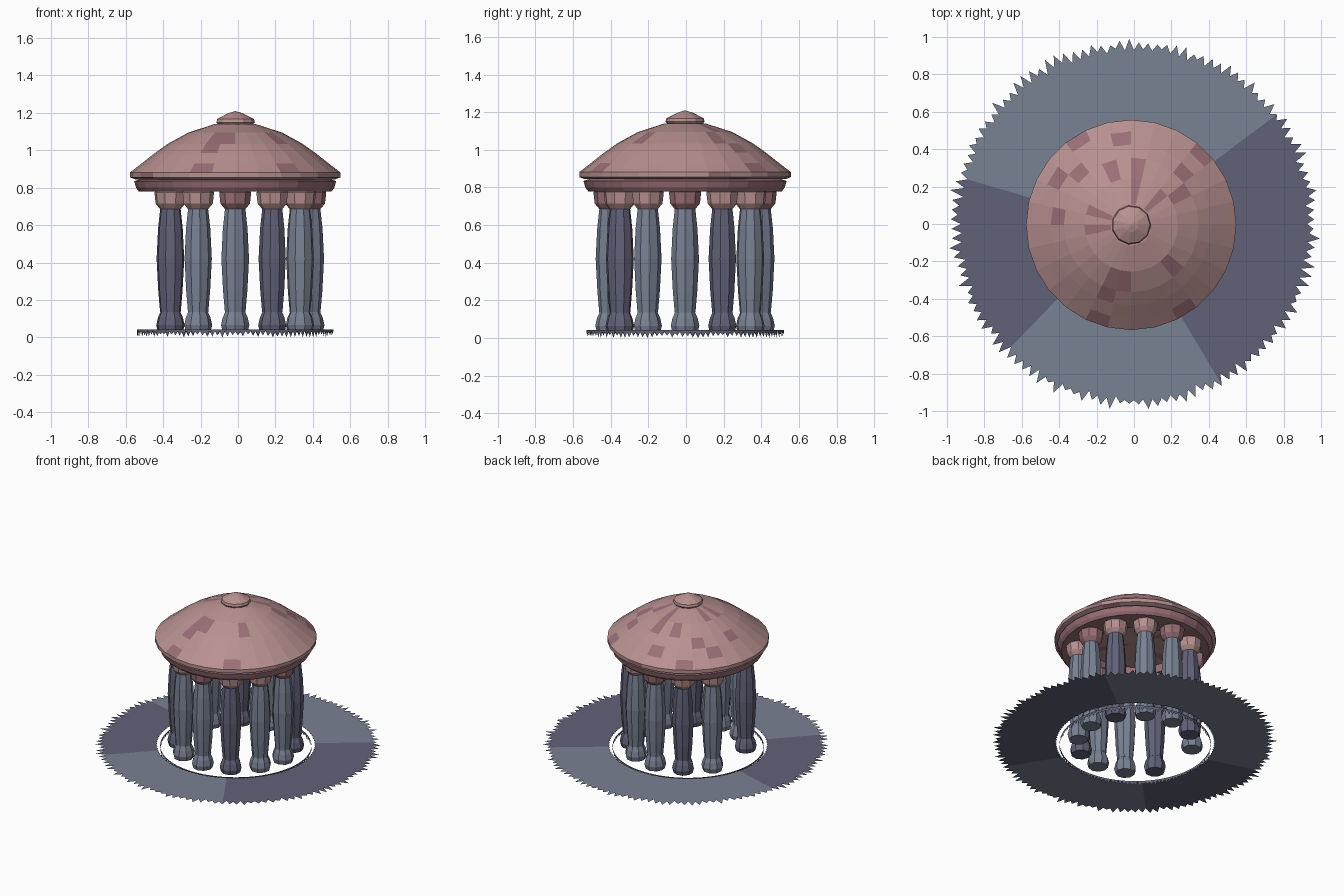
import bpy, bmesh, math, random
from math import cos, sin, pi, radians

if "Cube" in bpy.data.objects:
    bpy.data.objects.remove(bpy.data.objects["Cube"])

random.seed(4)
CX, CY = -0.015, -0.005          # centre of the pavilion inside the ground ring


def material(name, rgb):
    m = bpy.data.materials.new(name)
    m.diffuse_color = (*rgb, 1)
    m.use_nodes = True
    m.node_tree.nodes["Principled BSDF"].inputs["Base Color"].default_value = m.diffuse_color
    return m


STONE = material("blue_stone", (0.19, 0.22, 0.29))
STONE_DARK = material("dark_blue_stone", (0.12, 0.12, 0.19))
PINK = material("pink_stone", (0.48, 0.28, 0.28))
PINK_DARK = material("dark_pink_stone", (0.32, 0.16, 0.18))


def finish(name, bm, mats, loc=(0, 0, 0)):
    me = bpy.data.meshes.new(name)
    bm.to_mesh(me)
    bm.free()
    for m in mats:
        me.materials.append(m)
    ob = bpy.data.objects.new(name, me)
    ob.location = loc
    bpy.context.collection.objects.link(ob)
    return ob


def lathe(name, profile, sides, mats, loc=(0, 0, 0), pick=None, turn=0.0):
    """Spin (radius, z) points into a flat-faced solid; pick chooses the face colour."""
    bm = bmesh.new()
    rings = []
    for r, z in profile:
        if r == 0:
            rings.append([bm.verts.new((0, 0, z))] * sides)
        else:
            rings.append([bm.verts.new((r * cos(turn + 2 * pi * i / sides),
                                        r * sin(turn + 2 * pi * i / sides), z))
                          for i in range(sides)])
    for a, b in zip(rings, rings[1:]):
        for i in range(sides):
            j = (i + 1) % sides
            loop = list(dict.fromkeys([a[i], a[j], b[j], b[i]]))
            f = bm.faces.new(loop)
            if pick:
                f.material_index = pick(f.calc_center_median())
    bmesh.ops.recalc_face_normals(bm, faces=bm.faces)
    return finish(name, bm, mats, loc)


# Ground ring with a ragged outer edge and broad two-tone patches
def ground_tone(p):
    a = math.degrees(math.atan2(p.y, p.x)) % 360
    return 1 if (a > 298 or a < 38 or 165 < a < 225) else 0


bm = bmesh.new()
N = 120
rows = []
for i in range(2 * N):
    a = pi * i / N
    outer = random.uniform(0.96, 1.0) if i % 2 else random.uniform(0.92, 0.945)
    inner = 0.545 + (0.008 if i % 2 else 0)
    rows.append([bm.verts.new((CX + inner * cos(a), CY + inner * sin(a), 0.048)),
                 bm.verts.new((0.92 * cos(a), 0.92 * sin(a), 0.048)),
                 bm.verts.new((outer * cos(a), outer * sin(a), 0.048))])
for i in range(2 * N):
    p, q = rows[i], rows[(i + 1) % (2 * N)]
    for k in range(2):
        f = bm.faces.new((p[k], p[k + 1], q[k + 1], q[k]))
        f.material_index = ground_tone(f.calc_center_median())
finish("ground_ring", bm, [STONE, STONE_DARK])

# Ragged fringe hanging from the inner rim
bm = bmesh.new()
rows = []
for i in range(2 * N):
    a = pi * i / N
    low = random.uniform(0.0, 0.018) if i % 2 else random.uniform(0.026, 0.036)
    rows.append([bm.verts.new((0.525 * cos(a), 0.525 * sin(a), z)) for z in (low, 0.042)])
for i in range(2 * N):
    p, q = rows[i], rows[(i + 1) % (2 * N)]
    bm.faces.new((p[0], q[0], q[1], p[1]))
finish("inner_fringe", bm, [STONE_DARK], (CX, CY, 0))

# Columns on a ring of twelve places, the left one left open
foot = [(0, 0.03), (0.068, 0.03), (0.077, 0.065), (0.068, 0.105), (0.05, 0.145), (0, 0.145)]
shaft = [(0, 0.135), (0.056, 0.135), (0.066, 0.25), (0.075, 0.42),
         (0.067, 0.58), (0.054, 0.70), (0, 0.70)]
capital = [(0, 0.685), (0.055, 0.685), (0.08, 0.715), (0.087, 0.775), (0.075, 0.79), (0, 0.79)]
for k in range(12):
    if k == 6:
        continue
    a = radians(30 * k)
    loc = (CX + 0.4 * cos(a), CY + 0.4 * sin(a), 0)
    tone = STONE_DARK if k % 3 == 1 else STONE
    lathe(f"column_foot_{k}", foot, 9, [tone], loc, turn=a)
    lathe(f"column_shaft_{k}", shaft, 9, [tone], loc, turn=a)
    lathe(f"column_capital_{k}", capital, 9, [PINK_DARK if k % 3 == 0 else PINK], loc, turn=a)

# Ring beam carrying the roof, hollow in the middle
lathe("ring_beam", [(0.33, 0.84), (0.33, 0.78), (0.515, 0.78), (0.53, 0.80),
                    (0.54, 0.835), (0.51, 0.845), (0.33, 0.84)], 28, [PINK_DARK],
      (CX, CY, 0))


# Domed roof with a thick eave and scattered darker facets
def roof_tone(p):
    return 1 if random.random() < 0.12 else 0


lathe("dome_roof", [(0, 0.845), (0.535, 0.845), (0.562, 0.855), (0.562, 0.882),
                    (0.50, 0.93), (0.43, 0.985), (0.36, 1.035), (0.25, 1.095),
                    (0.11, 1.14), (0, 1.14)], 28, [PINK, PINK_DARK], (CX, CY, 0), roof_tone)

# Finial cap on the dome
lathe("roof_finial", [(0, 1.125), (0.085, 1.125), (0.105, 1.15), (0.10, 1.168),
                      (0.04, 1.198), (0, 1.21)], 11, [PINK], (CX, CY, 0))
